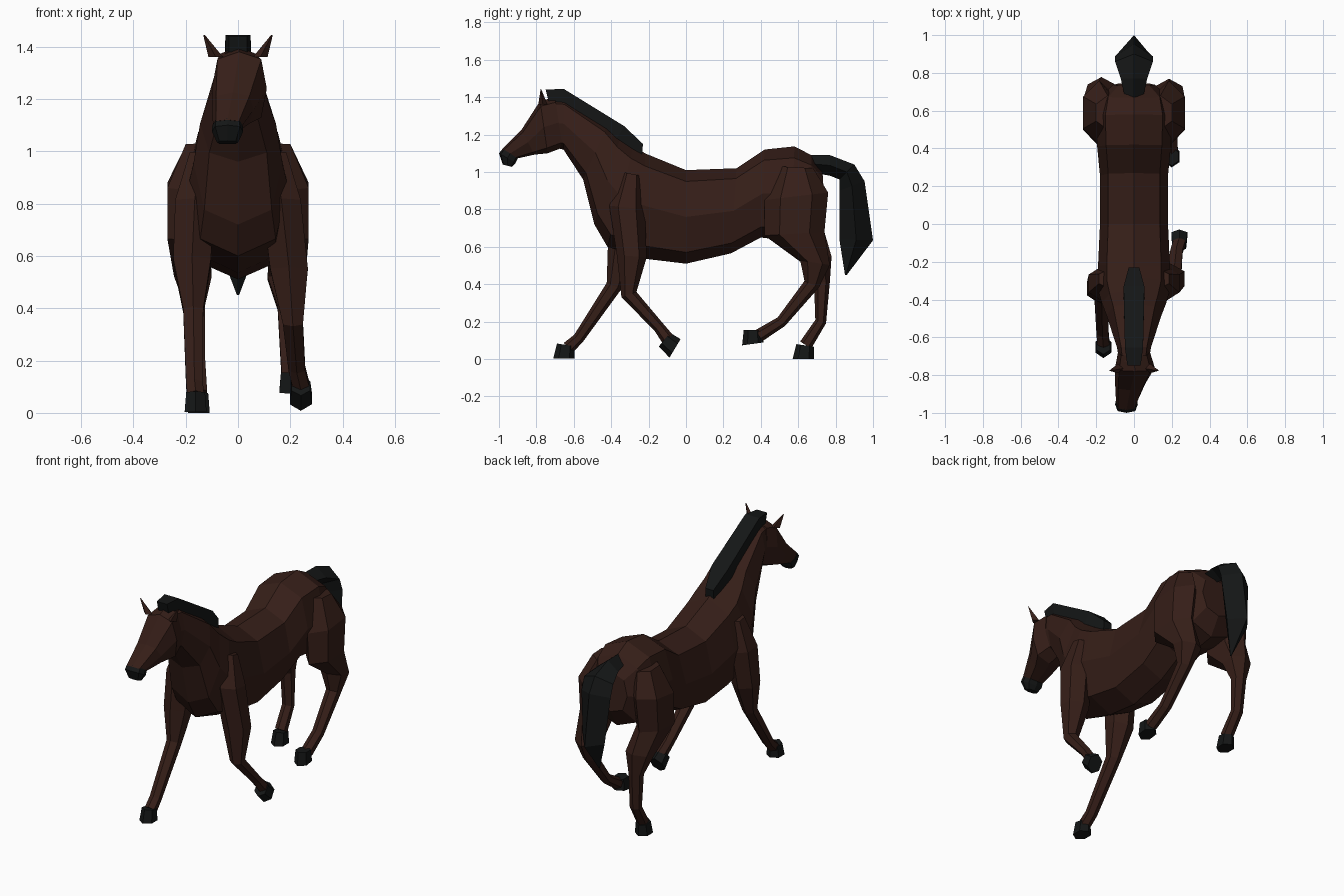
import bpy, bmesh, math
from mathutils import Vector

if "Cube" in bpy.data.objects:
    bpy.data.objects.remove(bpy.data.objects["Cube"])


def material(name, color):
    m = bpy.data.materials.new(name)
    m.diffuse_color = color
    m.use_nodes = True
    m.node_tree.nodes["Principled BSDF"].inputs["Base Color"].default_value = m.diffuse_color
    return m


COAT = material("brown_coat", (0.036, 0.013, 0.009, 1))
DARK = material("dark_hair", (0.007, 0.008, 0.008, 1))


def loft(name, rings, mat, sides=8, power=1.0, phase=0.0):
    """Skin rings, each (y, z of one edge, y, z of opposite edge, half width, centre x = 0)."""
    def shape(v):
        return math.copysign(abs(round(v, 6)) ** power, v)
    angles = [2 * math.pi * (i + phase) / sides for i in range(sides)]
    cs = [shape(math.cos(a)) for a in angles]
    sn = [shape(math.sin(a)) for a in angles]
    bm = bmesh.new()
    loops = []
    for y1, z1, y2, z2, w, *x in rings:
        p, q = Vector((0, y1, z1)), Vector((0, y2, z2))
        mid = (p + q) / 2 + Vector((x[0] if x else 0, 0, 0))
        loops.append([bm.verts.new(mid + (p - q) / 2 * c / max(cs)
                                   + Vector((w * s / max(sn), 0, 0)))
                      for c, s in zip(cs, sn)])
    for a, b in zip(loops, loops[1:]):
        for i in range(sides):
            j = (i + 1) % sides
            bm.faces.new((a[i], a[j], b[j], b[i]))
    bm.faces.new(loops[0])
    bm.faces.new(loops[-1])
    bmesh.ops.recalc_face_normals(bm, faces=bm.faces)
    me = bpy.data.meshes.new(name)
    bm.to_mesh(me)
    bm.free()
    me.materials.append(mat)
    bpy.context.collection.objects.link(bpy.data.objects.new(name, me))


# Torso and neck, from rump to poll
loft("body", [
    (.73, 1.0, .745, .76, .11),
    (.67, 1.09, .68, .65, .18),
    (.58, 1.137, .56, .63, .2),
    (.42, 1.12, .4, .65, .195),
    (.27, 1.02, .24, .565, .18),
    (0, 1.01, 0, .51, .18),
    (-.22, 1.1, -.21, .535, .19),
    (-.28, 1.14, -.42, .6, .19),
    (-.35, 1.19, -.49, .72, .17),
    (-.42, 1.25, -.55, .96, .145),
    (-.65, 1.395, -.655, 1.12, .09),
    (-.73, 1.4, -.7, 1.13, .08),
], COAT, power=.8)

# Head and muzzle, turned slightly to one side
loft("head", [
    (-.7, 1.4, -.66, 1.13, .085),
    (-.78, 1.38, -.74, 1.1, .105, .005),
    (-.88, 1.225, -.81, 1.093, .08, -.02),
    (-.985, 1.12, -.905, 1.072, .055, -.04),
], COAT, power=.65)
loft("muzzle", [
    (-.98, 1.125, -.9, 1.073, .058, -.04),
    (-1, 1.1, -.91, 1.05, .06, -.04),
    (-.98, 1.04, -.93, 1.027, .04, -.04),
], DARK, power=.7)

# Ears
for name, side in (("left_ear", -1), ("right_ear", 1)):
    loft(name, [(-.74 - .035 * t, 1.36 + .085 * t, -.79 + .013 * t, 1.36 + .085 * t,
                 .028 - .025 * t, side * (.085 + .045 * t)) for t in (0, .5, 1)],
         COAT, sides=4)

# Mane along the crest
loft("mane", [
    (-.75, 1.44, -.735, 1.38, .035),
    (-.655, 1.445, -.65, 1.37, .048),
    (-.33, 1.245, -.37, 1.18, .055),
    (-.23, 1.15, -.235, 1.09, .028),
], DARK, sides=4, phase=.5)

# Tail, diamond in section
loft("tail", [
    (.65, 1.09, .66, 1, .045),
    (.77, 1.09, .77, .98, .07),
    (.9, 1.04, .82, .96, .1),
    (.955, .95, .82, .9, .1),
    (1, .635, .82, .64, .075),
    (.86, .45, .85, .45, .004),
], DARK, sides=4)

# Upper legs are shared by both sides
SHOULDER = [(-.34, 1, -.24, .98, .05, .135), (-.41, .82, -.22, .8, .075, .165)]
THIGH = [(.5, 1.03, .68, 1.02, .06, .14), (.42, .85, .76, .89, .085, .185),
         (.42, .66, .74, .68, .075, .195)]
THICKNESS = (.16, .085, .06, .07)


def leg(name, side, upper, joints, foot_x, toe, pitch):
    """Upper rings, then rings square to the joint path, then a tilted hoof."""
    rings = [(*r[:5], side * r[5]) for r in upper]
    pts = [Vector(j) for j in joints]
    for i, (p, t) in enumerate(zip(pts, THICKNESS)):
        before = (p - pts[i - 1]).normalized() if i else Vector((0, 0))
        after = (pts[i + 1] - p).normalized() if i < 3 else Vector((0, 0))
        d = (before + after).normalized()
        n = Vector((d.y, -d.x)) * t / 2
        x = side * (.18 + (foot_x - .18) * (i + 1) / 4)
        rings.append((*(p + n), *(p - n), max(.45 * t, .032), x))
    loft(name + "_leg", rings, COAT, sides=6)
    c, s = math.cos(math.radians(pitch)), math.sin(math.radians(pitch))

    def place(u, v):
        return toe[0] + u * c - v * s, toe[1] + u * s + v * c
    loft(name + "_hoof", [
        (*place(.02, .08), *place(.115, .065), .036, side * foot_x),
        (*place(0, 0), *place(.115, 0), .042, side * foot_x),
    ], DARK, sides=6)


leg("front_left", -1, SHOULDER,
    [(-.34, .58), (-.385, .39), (-.575, .11), (-.63, .06)], .162, (-.71, .003), 0)
leg("front_right", 1, SHOULDER,
    [(-.29, .55), (-.305, .345), (-.145, .17), (-.1, .11)], .24, (-.088, .008), 59)
leg("hind_left", -1, THIGH,
    [(.7, .53), (.727, .41), (.72, .2), (.64, .075)], .15, (.57, 0), 0)
leg("hind_right", 1, THIGH,
    [(.69, .515), (.672, .4), (.51, .2), (.39, .125)], .2, (.3, .073), 8)
